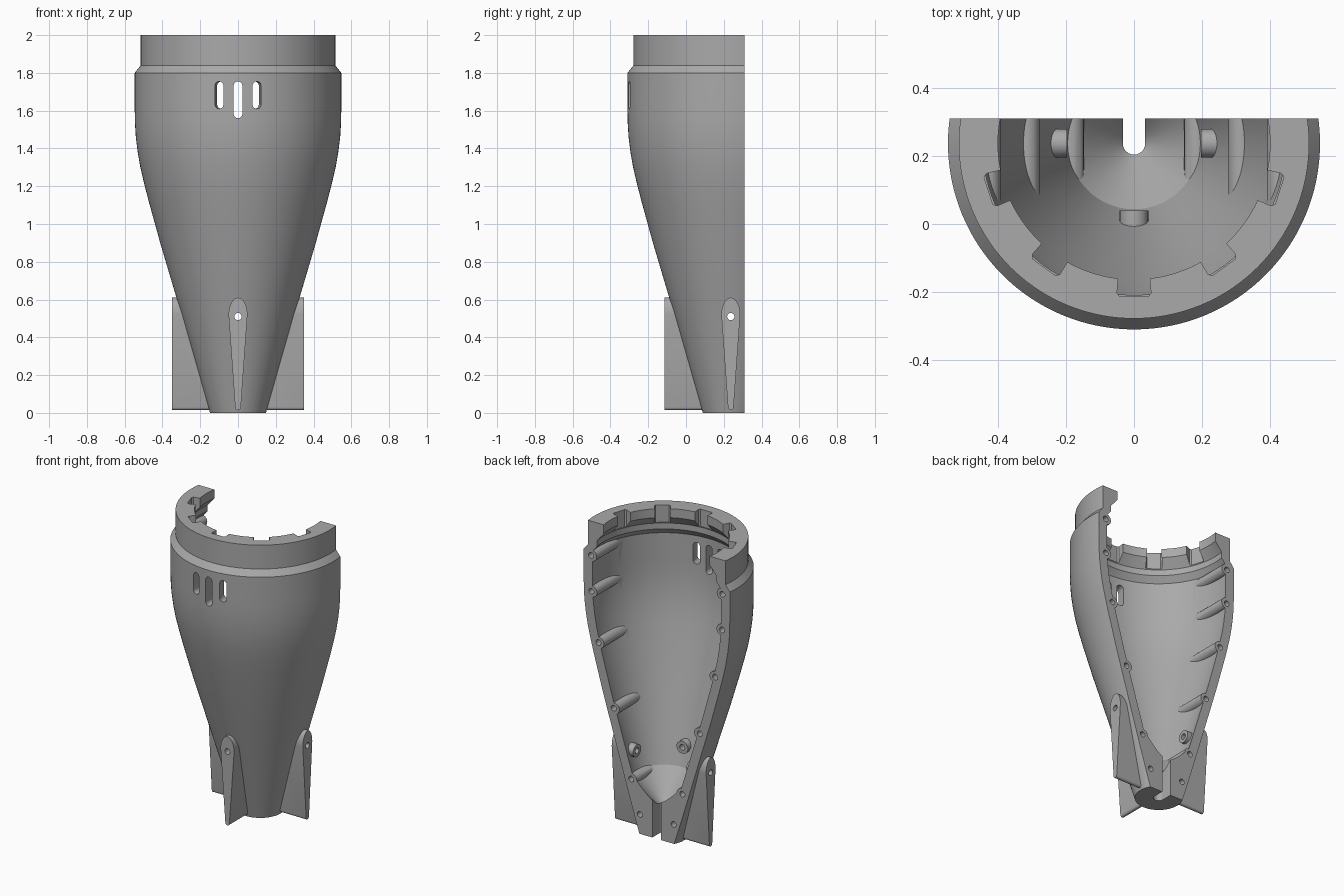
import bpy
import bmesh
from math import pi, sin, cos, radians
from mathutils import Matrix, Vector

AXIS_Y = 0.237      # axis of revolution
CUT_Y = 0.31        # flat parting plane
WALL = 0.065
SIDES = 128

if "Cube" in bpy.data.objects:
    bpy.data.objects.remove(bpy.data.objects["Cube"])

grey = bpy.data.materials.new("grey_plastic")
grey.use_nodes = True
COLOUR = (0.4, 0.4, 0.4, 1)
grey.diffuse_color = COLOUR
grey.node_tree.nodes["Principled BSDF"].inputs["Base Color"].default_value = COLOUR


def finish(bm, name):
    bmesh.ops.recalc_face_normals(bm, faces=bm.faces)
    mesh = bpy.data.meshes.new(name)
    bm.to_mesh(mesh)
    bm.free()
    mesh.materials.append(grey)
    ob = bpy.data.objects.new(name, mesh)
    bpy.context.collection.objects.link(ob)
    return ob


def revolve(name, profile):
    """Solid of revolution from (radius, z) points."""
    bm = bmesh.new()
    rings = []
    for r, z in profile:
        rings.append([bm.verts.new((r * cos(2 * pi * i / SIDES),
                                    AXIS_Y + r * sin(2 * pi * i / SIDES), z))
                      for i in range(SIDES)])
    for a, b in zip(rings, rings[1:]):
        for i in range(SIDES):
            j = (i + 1) % SIDES
            bm.faces.new((a[i], a[j], b[j], b[i]))
    bm.faces.new(rings[0])
    bm.faces.new(rings[-1])
    return finish(bm, name)


def radial(angle):
    """Frame with u tangent, v up and depth outward; angle 0 is the front."""
    m = Matrix((Vector((cos(angle), sin(angle), 0)), Vector((0, 0, 1)),
                Vector((sin(angle), -cos(angle), 0)))).transposed().to_4x4()
    return Matrix.Translation((0, AXIS_Y, 0)) @ m


def prism(name, outline, frame, d0, d1):
    bm = bmesh.new()
    low, high = [[bm.verts.new(frame @ Vector((u, v, d))) for u, v in outline]
                 for d in (d0, d1)]
    n = len(outline)
    for i in range(n):
        j = (i + 1) % n
        bm.faces.new((low[i], low[j], high[j], high[i]))
    bm.faces.new(low)
    bm.faces.new(high)
    return finish(bm, name)


def arc(u, v, ru, rv, a0, a1, n):
    return [(u + ru * cos(a0 + (a1 - a0) * i / n), v + rv * sin(a0 + (a1 - a0) * i / n))
            for i in range(n + 1)]


def circle(u, v, r):
    return arc(u, v, r, r, 0, 2 * pi, 28)[:-1]


def stadium(u, v0, v1, r):
    return arc(u, v1 - r, r, r, 0, pi, 12) + arc(u, v0 + r, r, r, pi, 2 * pi, 12)


def combine(target, tool, operation):
    mod = target.modifiers.new("cut", 'BOOLEAN')
    mod.operation = operation
    mod.solver = 'EXACT'
    mod.object = tool
    bpy.context.view_layer.objects.active = target
    bpy.ops.object.modifier_apply(modifier=mod.name)
    bpy.data.objects.remove(tool)


# Outer body: straight cone, rounded shoulder, stepped collar
body = [(0.148, 0), (0.235, 0.3), (0.323, 0.6), (0.412, 0.9), (0.445, 1.02),
        (0.470, 1.11), (0.496, 1.21), (0.517, 1.3), (0.531, 1.38), (0.541, 1.46),
        (0.546, 1.54), (0.547, 1.62), (0.547, 1.8)]


def outer_radius(z):
    for (r0, z0), (r1, z1) in zip(body, body[1:]):
        if z <= z1:
            return r0 + (r1 - r0) * (z - z0) / (z1 - z0)


shell = revolve("half_shell", body + [(0.515, 1.84), (0.515, 2)])

# Tapered fins
fin_outline = arc(0, 0.52, 0.05, 0.09, 0, pi, 20) + arc(0, 0.03, 0.015, 0.015, pi, 2 * pi, 8)
FIN_ANGLES = (-pi / 2, 0, pi / 2)
for a in FIN_ANGLES:
    combine(shell, prism("fin", fin_outline, radial(a), 0.06, 0.35), 'UNION')

# Cavity with funnel floor and inward rim lip
inner = [(0.02, 0.186), (outer_radius(0.38) - WALL, 0.38)]
inner += [(r - WALL, z) for r, z in body if z > 0.5]
cavity = revolve("cavity", inner + [(0.45, 1.84), (0.45, 1.88), (0.4, 1.94), (0.4, 2.1)])

# Rim notches
for k in range(-2, 3):
    notch = [(-0.043, 0.36), (0.043, 0.36), (0.05, 0.44), (0.042, 0.45),
             (-0.042, 0.45), (-0.05, 0.44)]
    a = radians(36 * k)
    frame = Matrix.Translation((0, AXIS_Y, 0)) @ Matrix.Rotation(a, 4, 'Z') @ Matrix.Scale(-1, 4, (0, 1, 0))
    combine(cavity, prism("notch", notch, frame, 1.885, 2.08), 'UNION')

# Screw bosses stay solid, so they are taken out of the cavity
BOSS_Z = (0.35, 0.79, 1.2, 1.53, 1.77)
for z in BOSS_Z:
    for s in (-1, 1):
        x = s * (outer_radius(z) - WALL)
        combine(cavity, prism("boss", circle(x, z, 0.037), radial(0), -0.2, 0.45), 'DIFFERENCE')
for a in FIN_ANGLES:
    combine(cavity, prism("fin_boss", circle(0, 0.51, 0.042), radial(a), 0.197, 0.4), 'DIFFERENCE')

combine(shell, cavity, 'DIFFERENCE')

# Parting plane
box = [(-1, CUT_Y), (1, CUT_Y), (1, 1.5), (-1, 1.5)]
combine(shell, prism("parting_cut", box, Matrix.Identity(4), -0.5, 2.5), 'DIFFERENCE')

# Cable slot through the base
slot = stadium(0, AXIS_Y - 0.033, 0.6, 0.033)
combine(shell, prism("cable_slot", slot, Matrix.Identity(4), -0.1, 0.42), 'DIFFERENCE')

# Front windows
for angle, bottom in ((-10.5, 1.61), (0, 1.56), (10.5, 1.61)):
    combine(shell, prism("window", stadium(0, bottom, 1.755, 0.023),
                         radial(radians(angle)), 0.42, 0.65), 'DIFFERENCE')

# Screw holes in the parting face and through the fins
for z in (0.13,) + BOSS_Z:
    for s in (-1, 1):
        x = s * (outer_radius(z) - WALL + 0.005)
        combine(shell, prism("screw_hole", circle(x, z, 0.019), radial(0), -0.2, 0.05), 'DIFFERENCE')
for a in FIN_ANGLES:
    combine(shell, prism("fin_hole", circle(0, 0.51, 0.019), radial(a), 0.12, 0.45), 'DIFFERENCE')

# Smooth shading with sharp edges
bpy.ops.object.select_all(action='DESELECT')
shell.select_set(True)
bpy.context.view_layer.objects.active = shell
bpy.ops.object.shade_smooth_by_angle(angle=radians(25))
